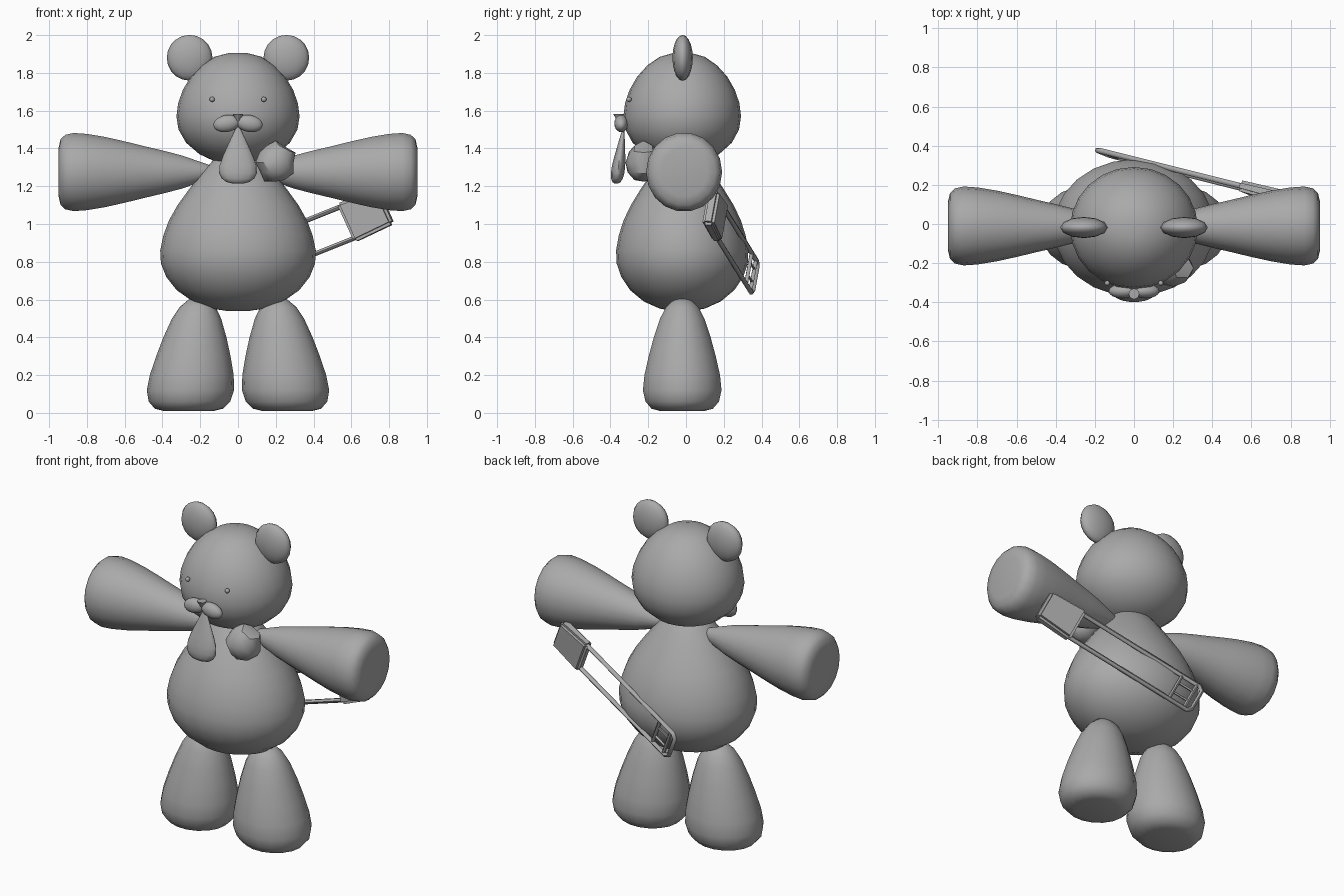
import bpy, bmesh, math
from mathutils import Vector, Matrix

if "Cube" in bpy.data.objects:
    bpy.data.objects.remove(bpy.data.objects["Cube"])

grey = bpy.data.materials.new("plain grey")
grey.diffuse_color = (0.4, 0.4, 0.4, 1)
grey.use_nodes = True
grey.node_tree.nodes["Principled BSDF"].inputs["Base Color"].default_value = grey.diffuse_color


def finish(ob, angle=60):
    ob.data.materials.clear()
    ob.data.materials.append(grey)
    bpy.ops.object.select_all(action='DESELECT')
    ob.select_set(True)
    bpy.context.view_layer.objects.active = ob
    bpy.ops.object.shade_smooth_by_angle(angle=math.radians(angle))
    return ob


def from_bmesh(name, bm, angle=60):
    bmesh.ops.recalc_face_normals(bm, faces=bm.faces)
    me = bpy.data.meshes.new(name)
    bm.to_mesh(me)
    bm.free()
    ob = bpy.data.objects.new(name, me)
    bpy.context.collection.objects.link(ob)
    return finish(ob, angle)


def loft(name, rings, u, v, segs=20):
    """Skin elliptical rings (centre, radius_u, radius_v) and cap both ends."""
    bm = bmesh.new()
    u, v = Vector(u), Vector(v)
    loops = []
    for c, ru, rv in rings:
        loops.append([bm.verts.new(Vector(c) + u * ru * math.cos(a) + v * rv * math.sin(a))
                      for a in (2 * math.pi * i / segs for i in range(segs))])
    for a, b in zip(loops, loops[1:]):
        for i in range(segs):
            j = (i + 1) % segs
            bm.faces.new((a[i], a[j], b[j], b[i]))
    bm.faces.new(loops[0])
    bm.faces.new(loops[-1])
    return from_bmesh(name, bm)


def ball(name, loc, size, tilt=0, segs=16, rings=10):
    bpy.ops.mesh.primitive_uv_sphere_add(segments=segs, ring_count=rings, radius=1,
                                         location=loc, rotation=(0, tilt, 0))
    ob = bpy.context.object
    ob.name, ob.scale = name, size
    return finish(ob)


def tube(name, pts, radius, cyclic=False):
    cu = bpy.data.curves.new(name, 'CURVE')
    cu.dimensions = '3D'
    cu.bevel_depth, cu.bevel_resolution, cu.use_fill_caps = radius, 1, True
    sp = cu.splines.new('POLY')
    sp.points.add(len(pts) - 1)
    for p, q in zip(sp.points, pts):
        p.co = (*q, 1)
    sp.use_cyclic_u = cyclic
    ob = bpy.data.objects.new(name, cu)
    bpy.context.collection.objects.link(ob)
    bpy.ops.object.select_all(action='DESELECT')
    ob.select_set(True)
    bpy.context.view_layer.objects.active = ob
    bpy.ops.object.convert(target='MESH')
    return finish(bpy.context.object)


X, Y, Z = (1, 0, 0), (0, 1, 0), (0, 0, 1)

# Pear-shaped body
body = [(.54, .06), (.552, .14), (.59, .24), (.65, .325), (.72, .38), (.79, .408), (.86, .412),
        (.94, .395), (1.02, .365), (1.1, .32), (1.18, .262), (1.26, .2), (1.34, .13), (1.41, .05)]
loft("body", [((0, -.02, z), r, r * .85) for z, r in body], X, Y, 24)

# Head, slightly wider below the middle
head = [(1.322, .06), (1.335, .13), (1.37, .205), (1.43, .275), (1.5, .315), (1.57, .326),
        (1.64, .317), (1.71, .292), (1.78, .25), (1.84, .193), (1.885, .125), (1.905, .05)]
loft("head", [((0, -.02, z), r, r * .955) for z, r in head], X, Y, 24)

arm = [(.1, .02), (.2, .055), (.3, .09), (.4, .116), (.5, .14), (.6, .165), (.7, .188), (.8, .205),
       (.87, .21), (.915, .2), (.94, .175), (.95, .13)]
leg = [(.01, .13), (.022, .18), (.06, .216), (.12, .231), (.2, .222), (.3, .197), (.4, .167),
       (.5, .13), (.56, .095), (.605, .045)]

for s, side in ((-1, "left"), (1, "right")):
    loft(f"{side}_arm", [((s * x, -.01, 1.275), r * .96, r) for x, r in arm], Y, Z, 18)
    loft(f"{side}_leg", [((s * (.262 - .085 * z), -.02, z), r, r * .915) for z, r in leg], X, Y, 18)
    ball(f"{side}_ear", (s * .256, -.018, 1.88), (.121, .054, .121), 0, 12, 10)
    ball(f"{side}_eye", (s * .137, -.302, 1.66), (.014, .014, .014), 0, 8, 6)
    ball(f"{side}_muzzle", (s * .06, -.343, 1.532), (.071, .037, .045), s * .18)

# Nose: small downward-pointing wedge
bpy.ops.mesh.primitive_cone_add(vertices=8, radius1=.028, radius2=.006, depth=.04,
                                location=(0, -.357, 1.562), rotation=(math.pi, 0, 0))
bpy.context.object.name = "nose"
finish(bpy.context.object)

# Hanging teardrop under the muzzle
drop = [(1.515, .008), (1.47, .03), (1.42, .053), (1.36, .08), (1.31, .097), (1.27, .1),
        (1.24, .085), (1.222, .06), (1.215, .03)]
loft("drop", [((0, -.33 - .13 * (1.515 - z), z), r, r * .37) for z, r in drop], X, Y, 14)

# Lumpy knot at the neck
bm = bmesh.new()
bmesh.ops.create_icosphere(bm, subdivisions=2, radius=1)
for vert in bm.verts:
    a = math.atan2(vert.co.z, vert.co.x)
    k = 1 + .1 * math.cos(5 * a - 2.3) * math.hypot(vert.co.x, vert.co.z)
    vert.co = Vector((.2, -.225, 1.325)) + Vector((vert.co.x * .106, vert.co.y * .095, vert.co.z * .108)) * k
from_bmesh("neck_knot", bm, 35)

# Two-rail frame slung across the back, ending in a block
low, high, run = Vector((-.12, .35, .63)), Vector((-.195, .38, .795)), Vector((.76, -.19, .305))
w = high - low
tube("back_frame", [low + run, low + run * .03, low + w * .12, high - w * .12, high + run * .03,
                    high + run], .014)
for t in (.05, .17):
    tube("frame_crossbar", [low + run * t, high + run * t], .011)
for t in (.3, .7):
    tube("frame_inner_rail", [low + w * t + run * .05, low + w * t + run * .17], .007)

n = run.cross(w).normalized() * .033
mid = low + w * .5
bm = bmesh.new()
ends = []
for t, half, thick in ((.96, .62, .85), (1.24, .54, 1.0)):
    c = mid + run * t
    ends.append([bm.verts.new(c + w * half * a + n * thick * b)
                 for a, b in ((-1, -1), (1, -1), (1, 1), (-1, 1))])
bm.faces.new(ends[0])
bm.faces.new(ends[1])
for i in range(4):
    j = (i + 1) % 4
    bm.faces.new((ends[0][i], ends[0][j], ends[1][j], ends[1][i]))
bmesh.ops.bevel(bm, geom=bm.edges[:], offset=.015, segments=2, affect='EDGES')
from_bmesh("frame_block", bm, 40)
